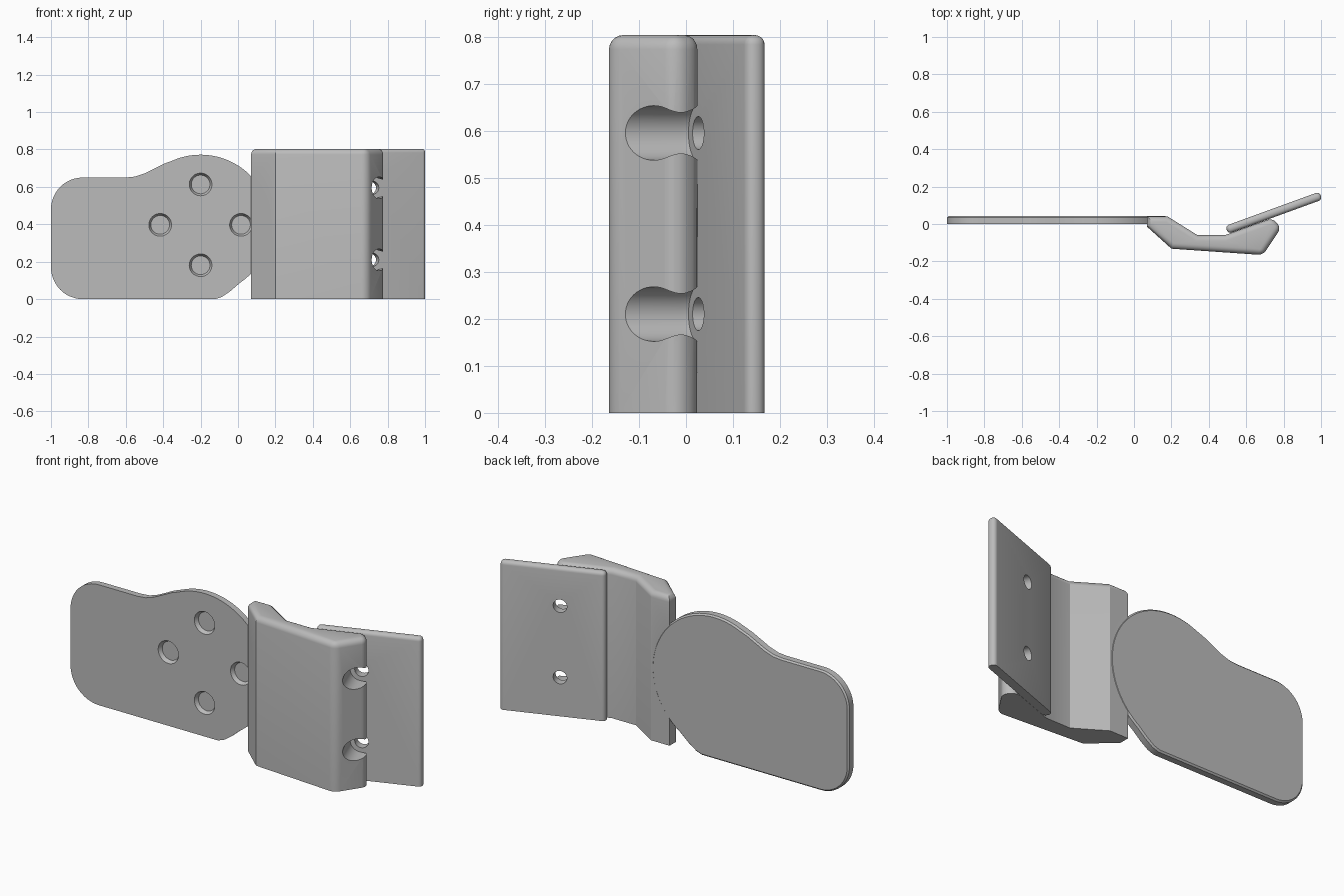
import bpy, bmesh, math
from mathutils import Vector, Matrix

cube = bpy.data.objects.get("Cube")
if cube:
    bpy.data.objects.remove(cube, do_unlink=True)

HEIGHT = 0.803
TILT = math.radians(20)
NORMAL = Vector((math.sin(TILT), -math.cos(TILT), 0))  # out of the tilted leaf, towards the front

grey = bpy.data.materials.new("satin grey")
grey.use_nodes = True
grey.diffuse_color = (0.5, 0.5, 0.5, 1)
grey.node_tree.nodes["Principled BSDF"].inputs["Base Color"].default_value = grey.diffuse_color


def finish(bm, name):
    bmesh.ops.recalc_face_normals(bm, faces=bm.faces)
    mesh = bpy.data.meshes.new(name)
    bm.to_mesh(mesh)
    bm.free()
    mesh.materials.append(grey)
    obj = bpy.data.objects.new(name, mesh)
    bpy.context.collection.objects.link(obj)
    return obj


def prism(points, depth):
    """Extrude a closed outline of 3D points along a vector."""
    bm = bmesh.new()
    face = bm.faces.new([bm.verts.new(p) for p in points])
    ret = bmesh.ops.extrude_face_region(bm, geom=[face], use_keep_orig=True)
    bmesh.ops.translate(bm, vec=depth, verts=[g for g in ret["geom"] if isinstance(g, bmesh.types.BMVert)])
    bmesh.ops.recalc_face_normals(bm, faces=bm.faces)
    return bm


def round_edges(bm, test, offset, segments):
    edges = [e for e in bm.edges if test(*(v.co for v in e.verts))]
    bmesh.ops.bevel(bm, geom=edges, offset=offset, segments=segments, profile=0.5,
                    affect='EDGES', clamp_overlap=True)


def drill(target, start, axis, length, r1, r2=None, segments=48):
    """Cut a round or tapered hole starting at a point and running along an axis."""
    axis = Vector(axis).normalized()
    bm = bmesh.new()
    bmesh.ops.create_cone(bm, cap_ends=True, segments=segments, radius1=r1,
                          radius2=r1 if r2 is None else r2, depth=length)
    turn = axis.to_track_quat('Z', 'Y').to_matrix().to_4x4()
    bm.transform(Matrix.Translation(Vector(start) + axis * length / 2) @ turn)
    cutter = finish(bm, "cutter")
    cutter.hide_render = True
    mod = target.modifiers.new("hole", 'BOOLEAN')
    mod.operation, mod.solver, mod.object = 'DIFFERENCE', 'EXACT', cutter
    bpy.context.view_layer.objects.active = target
    bpy.ops.object.modifier_apply(modifier=mod.name)
    bpy.data.objects.remove(cutter, do_unlink=True)


def smooth(obj):
    bpy.ops.object.select_all(action='DESELECT')
    obj.select_set(True)
    bpy.context.view_layer.objects.active = obj
    bpy.ops.object.shade_smooth_by_angle(angle=math.radians(30))


def arc(cx, cz, r, a0, a1, n):
    angles = [math.radians(a0 + (a1 - a0) * i / n) for i in range(n + 1)]
    return [(cx + r * math.cos(a), cz + r * math.sin(a)) for a in angles]


# Flat mounting plate with a round head
HEAD = (-0.2, 0.397)
HEAD_R = 0.375
outline = [(-0.12, 0), (-0.085, 0.012), (-0.04, 0.043)]
outline += arc(*HEAD, HEAD_R, -56, 114, 48)
outline += [(-0.40, 0.722), (-0.45, 0.697), (-0.50, 0.672), (-0.55, 0.655), (-0.60, 0.65)]
outline += arc(-0.83, 0.48, 0.17, 90, 180, 12)
outline += arc(-0.83, 0.17, 0.17, 180, 270, 12)
bm = prism([(x, 0, z) for x, z in outline], Vector((0, 0.042, 0)))
round_edges(bm, lambda a, b: min(a.y, b.y) > 0.03, 0.008, 1)
plate = finish(bm, "mounting_plate")

# Four stepped screw holes around the head
for i in range(4):
    a = i * math.pi / 2
    x, z = HEAD[0] + 0.216 * math.cos(a), HEAD[1] + 0.216 * math.sin(a)
    drill(plate, (x, -0.1, z), (0, 1, 0), 0.3, 0.05)
    drill(plate, (x, -0.01, z), (0, 1, 0), 0.03, 0.066, 0.05)
smooth(plate)

# Cranked bracket, rounded along its upper rim and its outer corners
profile = [(0.07, 0.04), (0.18, 0.04), (0.34, -0.06), (0.485, -0.06), (0.74, 0.032),
           (0.787, -0.02), (0.69, -0.166), (0.2, -0.132), (0.07, -0.015)]
bm = prism([(x, y, 0) for x, y in profile], Vector((0, 0, HEIGHT)))


def bracket_rounding(a, b):
    top_rim = min(a.z, b.z) > HEIGHT - 0.01
    upright = abs(a.z - b.z) > 0.1 and a.x > 0.6
    return top_rim or upright


round_edges(bm, bracket_rounding, 0.03, 5)
bracket = finish(bm, "cranked_bracket")

# Scoop that clears the round head of the plate
drill(bracket, (HEAD[0], -0.5, HEAD[1]), (0, 1, 0), 1, HEAD_R + 0.003, segments=128)

# Tilted rear leaf
centre = Vector((0.7475, 0.06, HEIGHT / 2))
bm = bmesh.new()
bmesh.ops.create_cube(bm, size=1, matrix=Matrix.Diagonal((0.535, 0.045, HEIGHT, 1)))
half = HEIGHT / 2
round_edges(bm, lambda a, b: abs(a.z - b.z) > 0.1 or min(a.z, b.z) > half - 0.01, 0.02, 5)
bm.transform(Matrix.Translation(centre) @ Matrix.Rotation(TILT, 4, 'Z'))
leaf = finish(bm, "rear_leaf")

# Screw access bores through the bracket and small holes through the leaf
for z in (0.21, 0.595):
    seat = Vector((0.72, 0.026, z))
    drill(bracket, seat - NORMAL * 0.01, NORMAL, 0.4, 0.058)
    drill(leaf, seat - NORMAL * 0.2, NORMAL, 0.4, 0.035)
smooth(bracket)
smooth(leaf)
